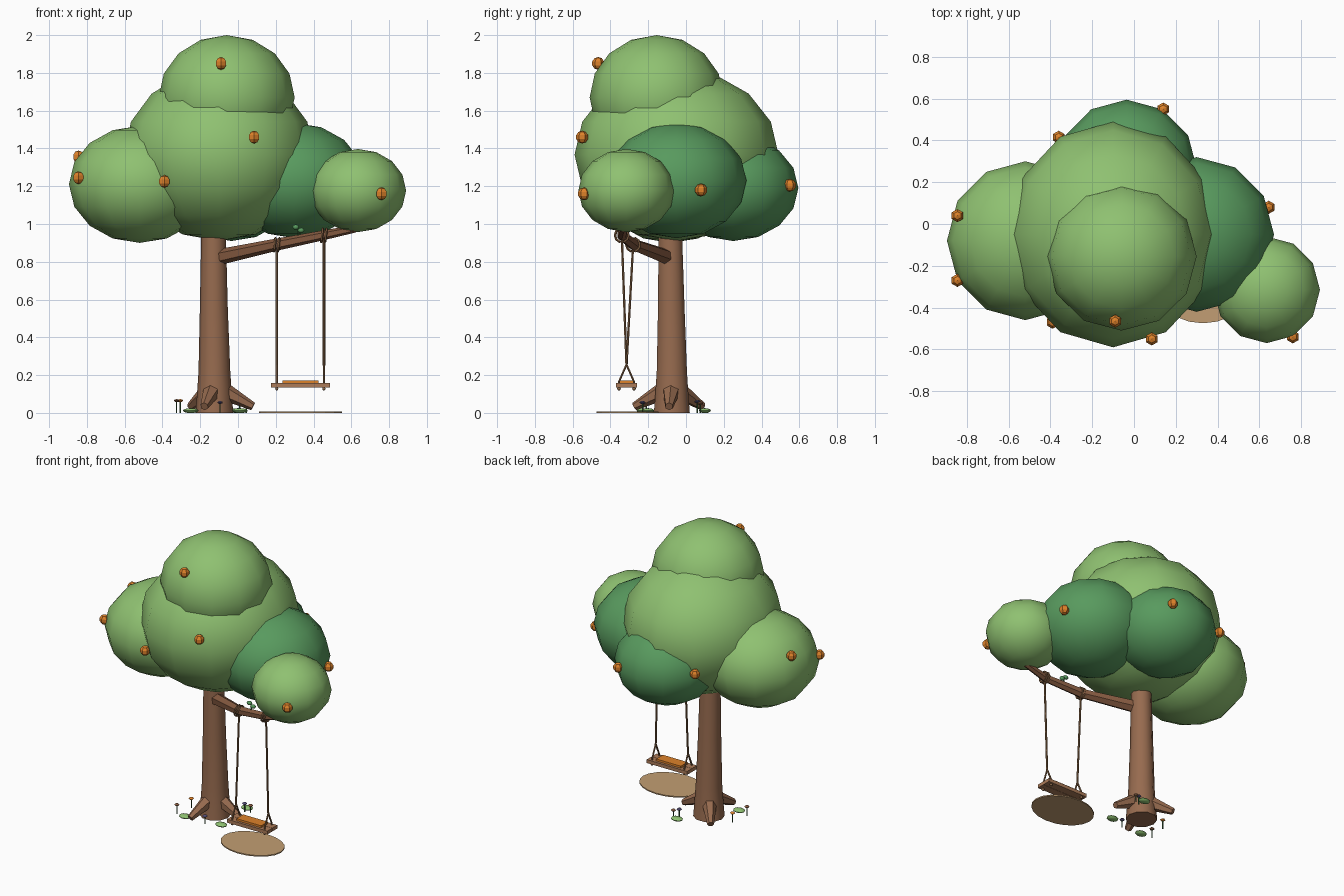
import bpy, bmesh, math
from mathutils import Vector

if "Cube" in bpy.data.objects:
    bpy.data.objects.remove(bpy.data.objects["Cube"])


def material(name, rgb):
    lin = [(c / 255 / 12.92) if c < 11 else ((c / 255 + 0.055) / 1.055) ** 2.4 for c in rgb]
    m = bpy.data.materials.new(name)
    m.use_nodes = True
    m.diffuse_color = (*lin, 1)
    m.node_tree.nodes["Principled BSDF"].inputs["Base Color"].default_value = (*lin, 1)
    return m


LIGHT = material("light leaf green", (143, 193, 113))
DARK = material("dark leaf green", (88, 154, 94))
BARK = material("bark brown", (151, 107, 79))
BRANCH = material("branch brown", (133, 90, 64))
ROPE = material("rope brown", (140, 104, 72))
WOOD = material("seat wood", (172, 123, 88))
ORANGE = material("orange", (222, 130, 42))
SAND = material("sand", (194, 158, 115))
STEM = material("stem green", (62, 104, 60))
VIOLET = material("petal violet", (84, 78, 120))


def finish(name, bm, mat, smooth=None):
    bmesh.ops.recalc_face_normals(bm, faces=bm.faces)
    me = bpy.data.meshes.new(name)
    bm.to_mesh(me)
    bm.free()
    ob = bpy.data.objects.new(name, me)
    bpy.context.collection.objects.link(ob)
    me.materials.append(mat)
    if smooth:
        bpy.ops.object.select_all(action="DESELECT")
        ob.select_set(True)
        bpy.context.view_layer.objects.active = ob
        bpy.ops.object.shade_smooth_by_angle(angle=math.radians(smooth))
    return ob


def ball(name, loc, size, mat, seg=12, rings=8, smooth=60):
    bm = bmesh.new()
    bmesh.ops.create_uvsphere(bm, u_segments=seg, v_segments=rings, radius=1)
    bmesh.ops.scale(bm, vec=size, verts=bm.verts)
    bmesh.ops.translate(bm, vec=loc, verts=bm.verts)
    return finish(name, bm, mat, smooth)


def box(name, loc, size, mat):
    bm = bmesh.new()
    bmesh.ops.create_cube(bm, size=1)
    bmesh.ops.scale(bm, vec=size, verts=bm.verts)
    bmesh.ops.translate(bm, vec=loc, verts=bm.verts)
    return finish(name, bm, mat)


def tube(name, points, radii, sides, mat, smooth=None):
    """Capped tube through the points, with one radius per point."""
    bm = bmesh.new()
    pts = [Vector(p) for p in points]
    rings = []
    for i, (p, r) in enumerate(zip(pts, radii)):
        d = pts[min(i + 1, len(pts) - 1)] - pts[max(i - 1, 0)]
        side = d.cross(Vector((0, 1, 0))).normalized()
        up = side.cross(d).normalized()
        turn = [2 * math.pi * k / sides for k in range(sides)]
        rings.append([bm.verts.new(p + r * (side * math.cos(a) + up * math.sin(a))) for a in turn])
    for a, b in zip(rings, rings[1:]):
        for k in range(sides):
            n = (k + 1) % sides
            bm.faces.new((a[k], a[n], b[n], b[k]))
    bm.faces.new(rings[0])
    bm.faces.new(rings[-1])
    return finish(name, bm, mat, smooth)


# Leaf crown
ball("crown_main", (-0.1, -0.05, 1.367), (0.505, 0.54, 0.457), LIGHT)
ball("crown_top", (-0.06, -0.155, 1.67), (0.36, 0.355, 0.33), LIGHT)
ball("crown_right", (-0.52, -0.08, 1.21), (0.375, 0.38, 0.31), LIGHT)
ball("crown_branch_end", (0.635, -0.315, 1.177), (0.255, 0.255, 0.22), LIGHT)
ball("crown_left", (0.3, -0.05, 1.23), (0.37, 0.37, 0.305), DARK)
ball("crown_back", (-0.035, 0.25, 1.19), (0.34, 0.345, 0.28), DARK)

# Trunk and roots
tx, ty = -0.125, -0.075
tube("trunk", [(tx, ty, 0), (tx, ty, 0.07), (tx, ty, 0.22), (tx - 0.003, ty - 0.003, 0.55),
               (tx - 0.005, ty - 0.01, 1.1)],
     [0.1, 0.094, 0.084, 0.074, 0.062], 10, BARK, 40)
for i, deg in enumerate((-4, 128, 255)):
    c, s = math.cos(math.radians(deg)), math.sin(math.radians(deg))
    tube(f"root_{i + 1}", [(tx + c * d, ty + s * d, z) for d, z in ((0.05, 0.115), (0.205, 0.034))],
         [0.048, 0.022], 6, BARK)

# Swing branch with a small sprig
tube("swing_branch", [(-0.1, -0.1, 0.825), (0.2, -0.275, 0.89), (0.45, -0.34, 0.94), (0.62, -0.33, 0.975)],
     [0.042, 0.032, 0.026, 0.02], 6, BRANCH)
for i, dx in enumerate((-0.014, 0.014)):
    ball(f"sprig_leaf_{i + 1}", (0.32 + dx, -0.31, 0.975 - dx * 0.6), (0.02, 0.016, 0.014), DARK, 6, 4)
tube("sprig_stem", [(0.32, -0.31, 0.92), (0.32, -0.31, 0.975)], [0.005] * 2, 5, STEM)

# Swing ropes, wraps and knots
sy = -0.315
for side, x, top_y, top_z in (("right", 0.205, -0.28, 0.89), ("left", 0.455, -0.34, 0.94)):
    tube(f"rope_{side}", [(x, top_y, top_z), (x, sy, 0.25)], [0.007] * 2, 6, ROPE)
    for end, dy in (("front", -0.04), ("back", 0.04)):
        tube(f"rope_{side}_{end}", [(x, sy, 0.255), (x, sy + dy, 0.165), (x, sy + dy, 0.13)],
             [0.006] * 3, 6, ROPE)
        ball(f"knot_{side}_{end}", (x, sy + dy, 0.128), (0.01, 0.01, 0.01), ROPE, 6, 4)
    for k in (-1, 1):
        bend = [2 * math.pi * t / 10 for t in range(11)]
        tube(f"wrap_{side}_{k}", [(x + 0.01 * k + 0.004 * math.sin(a), top_y + 0.036 * math.cos(a),
                                   top_z + 0.036 * math.sin(a)) for a in bend], [0.007] * 11, 5, ROPE)

# Swing seat and cushion
for name, dy in (("front", -0.028), ("back", 0.028)):
    box(f"seat_plank_{name}", (0.33, sy + dy, 0.146), (0.312, 0.054, 0.024), WOOD)
box("seat_cushion", (0.33, sy, 0.164), (0.19, 0.075, 0.016), ORANGE)

# Worn sand patch
bm = bmesh.new()
bmesh.ops.create_cone(bm, cap_ends=True, segments=20, radius1=1, radius2=1, depth=0.008)
bmesh.ops.scale(bm, vec=(0.22, 0.165, 1), verts=bm.verts)
bmesh.ops.translate(bm, vec=(0.33, -0.31, 0.004), verts=bm.verts)
finish("sand_patch", bm, SAND)

# Fruit
fruit = [(-0.09, -0.465, 1.85), (0.085, -0.55, 1.46), (0.76, -0.54, 1.16), (-0.39, -0.47, 1.225),
         (-0.845, -0.27, 1.245), (-0.845, 0.04, 1.355), (0.645, 0.08, 1.18), (0.14, 0.55, 1.205),
         (-0.36, 0.415, 1.24)]
for i, loc in enumerate(fruit):
    ball(f"fruit_{i + 1}", loc, (0.033, 0.033, 0.034), ORANGE, 6, 5, None)

# Grass tufts and flowers around the trunk
for i, (x, y) in enumerate(((-0.25, -0.23), (0.01, -0.2), (0, 0.1))):
    ball(f"grass_tuft_{i + 1}", (x, y, 0.012), (0.042, 0.032, 0.013), LIGHT, 8, 6)
flowers = [(-0.325, -0.21, 0.065, BRANCH), (-0.305, -0.08, 0.065, ORANGE), (0.01, 0.06, 0.06, VIOLET),
           (0.045, 0.075, 0.05, BRANCH), (-0.095, -0.23, 0.055, VIOLET)]
for i, (x, y, z, mat) in enumerate(flowers):
    tube(f"flower_stem_{i + 1}", [(x, y, 0), (x, y, z)], [0.004] * 2, 5, STEM)
    ball(f"flower_head_{i + 1}", (x, y, z), (0.017, 0.017, 0.008), mat, 6, 4)
